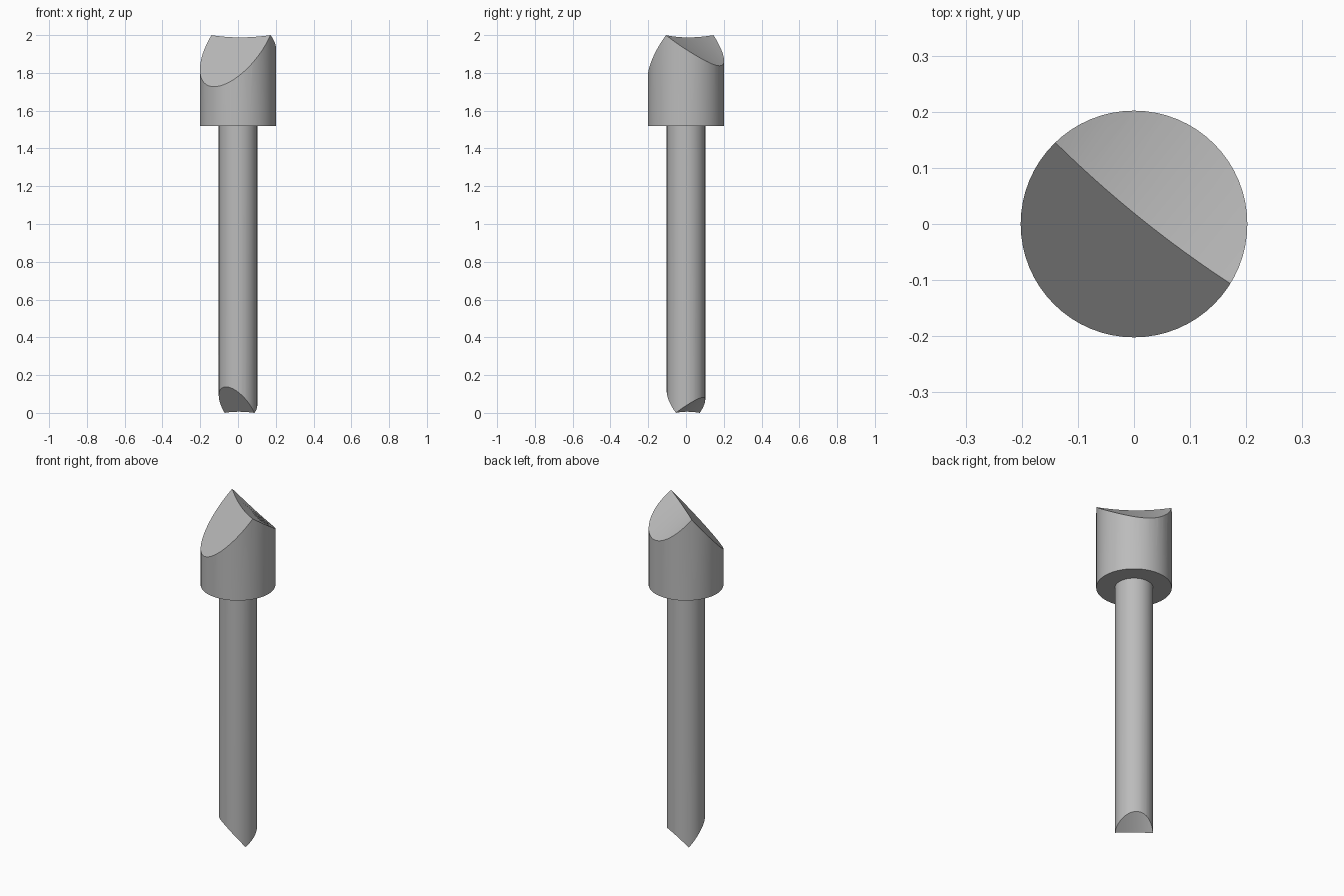
import bpy, bmesh, math
from mathutils import Vector

cube = bpy.data.objects.get("Cube")
if cube:
    bpy.data.objects.remove(cube, do_unlink=True)

grey = bpy.data.materials.new("plain grey")
grey.use_nodes = True
colour = (0.5, 0.5, 0.5, 1)
grey.diffuse_color = colour
grey.node_tree.nodes["Principled BSDF"].inputs["Base Color"].default_value = colour

# Ridge direction, and the horizontal direction of the steep side
ALONG = Vector((0.779, -0.628, 0))
STEEP = Vector((-0.628, -0.779, 0))
RIDGE = -0.125        # ridge offset, in radii
SAG = 0.05            # how far the ridge bows towards the steep side, in radii
STEEP_SLOPE, GENTLE_SLOPE, TWIST = 1.2, 0.9, 0.2


def chisel_rod(name, radius, base_z, tip_z):
    """Round rod closed flat at base_z and by a lopsided wedge at tip_z."""
    up = 1 if tip_z > base_z else -1
    bm = bmesh.new()
    bmesh.ops.create_cone(bm, cap_ends=True, segments=64, radius1=radius,
                          radius2=radius, depth=abs(tip_z - base_z))
    bmesh.ops.translate(bm, verts=bm.verts, vec=(0, 0, (base_z + tip_z) / 2))

    # Split the tip disc along the ridge, then into strips across it
    cuts = [(STEEP * RIDGE * radius, STEEP)]
    cuts += [(ALONG * radius * i / 8, ALONG) for i in range(-7, 8)]
    for point, normal in cuts:
        bm.normal_update()
        disc = [f for f in bm.faces if f.normal.z * up > 0.9]
        geom = set(disc)
        for f in disc:
            geom.update(f.edges)
            geom.update(f.verts)
        bmesh.ops.bisect_plane(bm, geom=list(geom), plane_co=point, plane_no=normal)

    # Slope both sides away from the ridge
    for v in bm.verts:
        if abs(v.co.z - tip_z) > 1e-4:
            continue
        s = v.co.dot(ALONG) / radius
        t = v.co.dot(STEEP) / radius - RIDGE
        if abs(t) < 1e-3:
            t = SAG * max(0, 1 - s * s)
            v.co += STEEP * t * radius
        drop = STEEP_SLOPE * t if t >= 0 else -t * (GENTLE_SLOPE - TWIST * s)
        v.co.z -= up * drop * radius

    bmesh.ops.recalc_face_normals(bm, faces=bm.faces)
    mesh = bpy.data.meshes.new(name)
    bm.to_mesh(mesh)
    bm.free()
    mesh.materials.append(grey)
    obj = bpy.data.objects.new(name, mesh)
    bpy.context.collection.objects.link(obj)
    bpy.ops.object.select_all(action='DESELECT')
    obj.select_set(True)
    bpy.context.view_layer.objects.active = obj
    bpy.ops.object.shade_smooth_by_angle(angle=math.radians(30))


chisel_rod("wedge_head", 0.202, 1.52, 2.0)
chisel_rod("pointed_shaft", 0.102, 1.52, 0.0)
